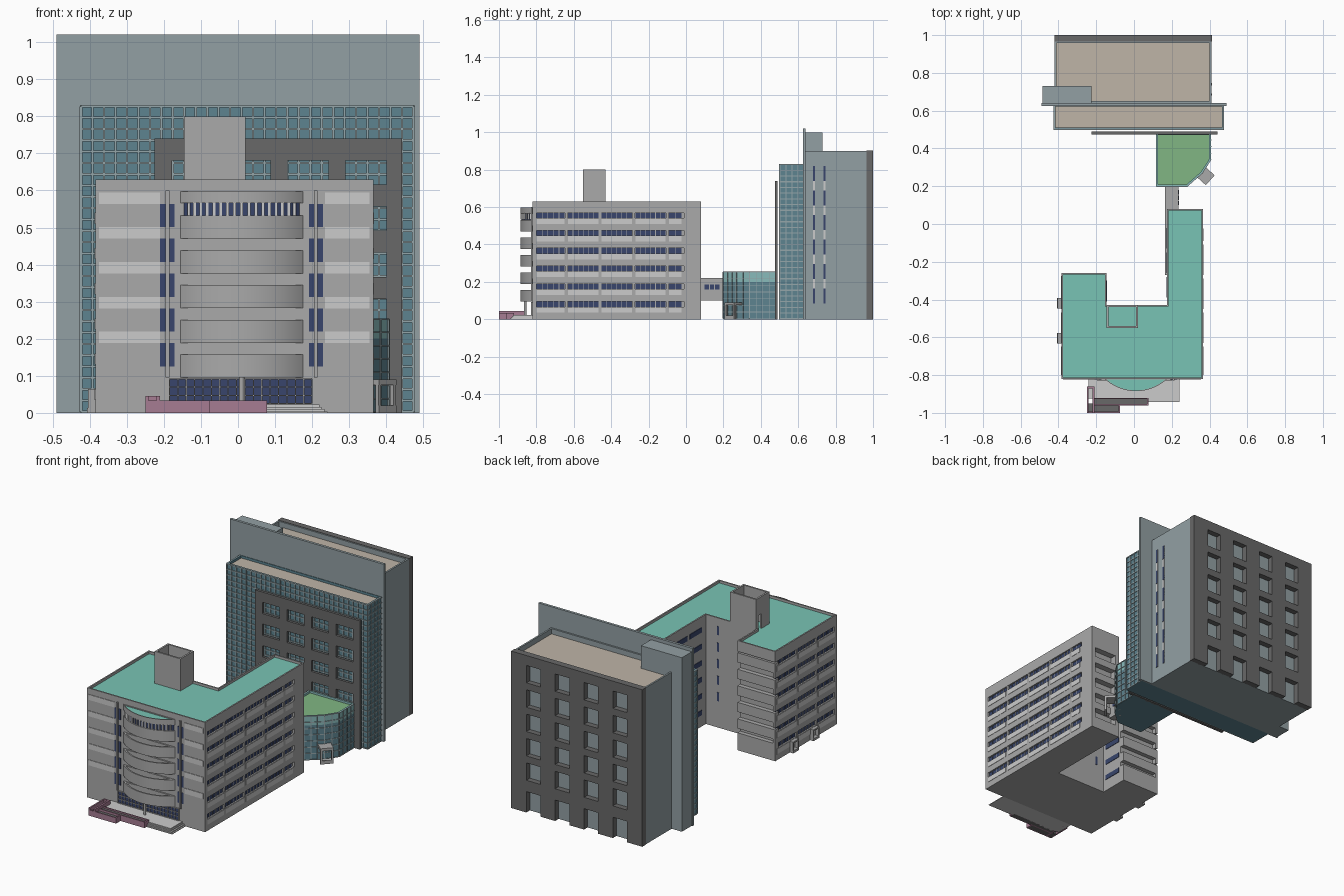
import bpy, bmesh, math
from mathutils import Matrix, Vector

if "Cube" in bpy.data.objects:
    bpy.data.objects.remove(bpy.data.objects["Cube"])

def mat(name, *rgb):
    m = bpy.data.materials.new(name)
    m.diffuse_color = (*rgb, 1)
    m.use_nodes = True
    m.node_tree.nodes["Principled BSDF"].inputs["Base Color"].default_value = m.diffuse_color
    return m

CONC = mat("concrete", .40, .40, .40)
PALE = mat("pale_concrete", .52, .52, .52)
TEAL = mat("teal_roof", .19, .55, .46)
GLASS = mat("teal_glass", .11, .23, .28)
LGLASS = mat("light_glass", .25, .50, .50)
BAR = mat("mullion", .30, .38, .40)
TAN = mat("tan_roof", .52, .46, .39)
STEEL = mat("blue_grey", .29, .35, .37)
DARK = mat("dark_stone", .14, .14, .14)
BLUE = mat("blue_window", .04, .06, .15)
PURPLE = mat("purple_wall", .38, .20, .29)
GREEN = mat("green_roof", .22, .47, .23)

def finish(bm, name, mats):
    bmesh.ops.recalc_face_normals(bm, faces=bm.faces)
    me = bpy.data.meshes.new(name)
    bm.to_mesh(me)
    bm.free()
    for m in mats:
        me.materials.append(m)
    ob = bpy.data.objects.new(name, me)
    bpy.context.collection.objects.link(ob)
    return ob

def boxes(name, specs, m):
    """One object from boxes (x0, x1, y0, y1, z0, z1) or ready-made matrices."""
    bm = bmesh.new()
    for s in specs:
        if not isinstance(s, Matrix):
            x0, x1, y0, y1, z0, z1 = s
            s = Matrix.Translation(((x0+x1)/2, (y0+y1)/2, (z0+z1)/2)) @ Matrix.Diagonal((x1-x0, y1-y0, z1-z0, 1))
        bmesh.ops.create_cube(bm, size=1, matrix=s)
    return finish(bm, name, [m])

def prism(name, pts, z0, z1, m, roof=None, rim=.008, drop=.014):
    """Extruded outline; with a roof material the top is sunk behind a parapet."""
    bm = bmesh.new()
    f = bm.faces.new([bm.verts.new((x, y, z1)) for x, y in pts])
    ext = bmesh.ops.extrude_face_region(bm, geom=[f], use_keep_orig=True)
    bmesh.ops.translate(bm, verts=[v for v in ext["geom"] if isinstance(v, bmesh.types.BMVert)], vec=(0, 0, z0-z1))
    bmesh.ops.recalc_face_normals(bm, faces=bm.faces)
    if roof:
        top = max(bm.faces, key=lambda g: g.calc_center_median().z)
        bmesh.ops.inset_individual(bm, faces=[top], thickness=rim, use_even_offset=True)
        top = bmesh.ops.extrude_discrete_faces(bm, faces=[top])["faces"][0]
        bmesh.ops.translate(bm, verts=top.verts, vec=(0, 0, -drop))
        top.material_index = 1
        bmesh.ops.remove_doubles(bm, verts=bm.verts, dist=1e-5)
    return finish(bm, name, [m, roof or m])

def rect(x0, x1, y0, y1):
    return [(x0, y0), (x1, y0), (x1, y1), (x0, y1)]

def curtain(p, q, z0, z1, step, w=.005):
    """Mullion grid along the wall line p-q."""
    p, q = Vector((*p, 0)), Vector((*q, 0))
    d = q - p
    rot = Matrix.Rotation(math.atan2(d.y, d.x), 4, 'Z')
    n, k = max(1, round(d.length/step)), round((z1-z0)/step)
    out = [Matrix.Translation(p+d*i/n+Vector((0, 0, (z0+z1)/2))) @ rot @ Matrix.Diagonal((w, .008, z1-z0, 1)) for i in range(n+1)]
    out += [Matrix.Translation(p+d/2+Vector((0, 0, z0+(z1-z0)*j/k))) @ rot @ Matrix.Diagonal((d.length, .007, w, 1)) for j in range(k+1)]
    return out

def holed(name, x0, x1, y0, y1, z0, z1, cols, rows, m):
    """Slab facing y with a grid of window holes."""
    edges = [x0] + [e for c in cols for e in c] + [x1]
    out = [(a, b, y0, y1, z0, z1) for a, b in zip(edges[::2], edges[1::2])]
    zs = [z0] + [e for r in rows for e in r] + [z1]
    for a, b in cols:
        out += [(a, b, y0, y1, c, d) for c, d in zip(zs[::2], zs[1::2]) if d > c]
    return boxes(name, out, m)

# ---------- front building: U-shaped core and roof ----------
def u_shape(xl, xr, yl, yr):
    return [(xl, -.82), (xr, -.82), (xr, yr), (.175, yr), (.175, -.43), (-.145, -.43), (-.145, yl), (xl, yl)]
prism("office_core", u_shape(-.373, .353, -.285, .045), 0, .6, CONC)
prism("office_roof", u_shape(-.385, .365, -.26, .08), .568, .63, CONC, TEAL)

FLOORS = [.067 + .095*i for i in range(6)]

# side walls with ribbon windows between piers
def ribbon_wall(side, xo, s, ya, yb, piers, blank=None):
    def bx(d0, d1, y0, y1, z0, z1):
        a, b = xo - s*d0, xo - s*d1
        return (min(a, b), max(a, b), y0, y1, z0, z1)
    zs = [0] + [e for z in FLOORS for e in (z, z+.028)]
    walls = [bx(0, .014, ya, yb, a, b) for a, b in zip(zs[::2], zs[1::2])]
    walls += [bx(.001, .014, y-.007, y+.007, 0, .568) for y in piers]
    walls += [bx(0, .014, ya, ya+.02, 0, .568)]
    if blank:
        walls.append(bx(0, .014, blank, yb, 0, .568))
    boxes(side + "_wall", walls, CONC)
    end = blank or yb
    ys = [ya+.012] + piers + [end-.005]
    panes, sills, mull = [], [], []
    for z in FLOORS:
        for a, b in zip(ys, ys[1:]):
            a, b = a+.009, b-.009
            panes.append(bx(.009, .0125, a, b, z, z+.028))
            sills.append(bx(-.002, .003, a, b, z-.032, z-.002))
            n = max(2, round((b-a)/.028))
            mull += [bx(.006, .01, a+(b-a)*i/n-.0015, a+(b-a)*i/n+.0015, z, z+.028) for i in range(1, n)]
    boxes(side + "_windows", panes, BLUE)
    boxes(side + "_sills", sills, PALE)
    boxes(side + "_window_bars", mull, CONC)

ribbon_wall("right", .365, 1, -.82, .08, [-.64, -.46, -.28, -.10], -.01)
ribbon_wall("left", -.385, -1, -.82, -.26, [-.64, -.46])
boxes("courtyard_windows", [(.172, .177, y, y+.11, z, z+.028) for z in FLOORS for y in (-.39, -.26, -.13)]
      + [(-.147, -.142, -.41, -.3, z, z+.028) for z in FLOORS]
      + [(x, x+.014, -.432, -.428, z-.01, z+.04) for z in FLOORS[1:] for x in (.09, -.1)], BLUE)

# balconies on the wing ends
boxes("left_wing_balconies", [(-.385, -.145, -.29, -.26, 0, .1)] +
      [(-.385, -.145, -.29, -.26, .125+.095*i, .18+.095*i) for i in range(5)], CONC)
holed("right_wing_end", .175, .365, .04, .08, 0, .568, [(.2, .34)], [(z, z+.055) for z in FLOORS[:5]], CONC)

# hollow roof tower with a doorway on its left side
boxes("roof_tower", [(-.145, .02, -.55, -.54, .6, .8), (-.145, .02, -.44, -.43, .6, .8), (.01, .02, -.54, -.44, .6, .8),
      (-.145, -.135, -.54, -.48, .6, .8), (-.145, -.135, -.48, -.45, .7, .8), (-.145, -.135, -.45, -.44, .6, .8)], CONC)

# front: pale bands and paired slot windows
fz = [.125 + .094*i for i in range(5)]
boxes("front_bands", [(a, b, -.823, -.815, z+.063, z+.094) for z in fz for a, b in ((-.375, -.21), (.235, .355))], PALE)
boxes("front_slot_windows", [(x, x+.014, -.822, -.815, z, z+.063) for z in fz for x in (-.21, -.185, .191, .215)], BLUE)
boxes("front_fins", [(x, x+.01, -.828, -.815, .095, .6) for x in (-.195, .205)], CONC)

# curved balconies
def arc(r, n=20):
    a = math.acos(.177/r)
    return [(.01+r*math.sin(-a+2*a*i/n), -.643-r*math.cos(-a+2*a*i/n)) for i in range(n+1)]
curved = [prism("curved_balcony", arc(.242), .095+.0938*i, .157+.0938*i, CONC, CONC, .008, .05) for i in range(5)]
curved.append(prism("curved_top_roof", arc(.242), .566, .597, CONC, TEAL, .004, .004))
curved.append(prism("curved_top_windows", arc(.236), .525, .567, BLUE))
for ob in curved:
    bpy.context.view_layer.objects.active = ob
    ob.select_set(True)
bpy.ops.object.shade_smooth_by_angle(angle=math.radians(30))
boxes("curved_window_posts", [Matrix.Translation((x, y, .55)) @ Matrix.Diagonal((.008, .008, .034, 1))
      for x, y in arc(.237, 18)[1:-1]], PALE)

# entrance glazing, column, terrace, steps and purple planters
boxes("entrance_glass", [(-.185, .2, -.824, -.815, .025, .092)], BLUE)
boxes("entrance_bars", curtain((-.185, -.825), (.2, -.825), .025, .092, .022, .003), CONC)
bm = bmesh.new()
bmesh.ops.create_cone(bm, cap_ends=True, segments=16, radius1=.007, radius2=.007, depth=.075,
                      matrix=Matrix.Translation((.01, -.86, .06)))
finish(bm, "entrance_column", [CONC])
boxes("terrace", [(-.24, .22, -.925, -.82, 0, .022)] +
      [(-.2, .225+.008*i, -.93-.006*i, -.82, 0, .016-.006*i) for i in range(3)], PALE)
boxes("planter_walls", [(-.25, -.212, -.87, -.86, 0, .045), (-.25, -.242, -1, -.86, 0, .045), (-.22, -.21, -1, -.86, 0, .045),
      (-.21, .078, -.96, -.952, 0, .034), (-.21, .078, -.927, -.92, 0, .034), (.07, .078, -.96, -.92, 0, .034),
      (-.25, -.075, -1, -.993, 0, .033), (-.083, -.075, -1, -.955, 0, .033)], PURPLE)
boxes("planter_beds", [(-.245, -.08, -.995, -.95, 0, .022), (-.21, .073, -.955, -.925, 0, .026)], DARK)
boxes("side_porches", [b for y in (-.42, -.605) for b in ((-.407, -.38, y-.027, y+.027, 0, .013),
      (-.405, -.38, y-.027, y+.027, .056, .064), (-.405, -.38, y-.027, y-.019, 0, .06), (-.405, -.38, y+.019, y+.027, 0, .06))], CONC)

# ---------- link bridge and glass pavilion ----------
boxes("link_bridge", [(.175, .235, .07, .21, .1, .22), (.165, .18, -.27, .2, .1, .22)], CONC)
boxes("bridge_windows", [(.17, .237, .1+.028*i, .123+.028*i, .16, .185) for i in range(3)], BLUE)
pav = [(.12, .2), (.28, .2), (.36, .27), (.405, .34), (.405, .48), (.12, .48)]
prism("pavilion_body", pav, 0, .2, GLASS)
prism("pavilion_top", pav, .2, .255, LGLASS, GREEN, .008, .012)
boxes("pavilion_mullions", [m for a, b in zip(pav, pav[1:]+pav[:1]) for m in curtain(a, b, .003, .253, .036, .004)], BAR)
turn = Matrix.Translation((.37, .262, 0)) @ Matrix.Rotation(math.radians(-42), 4, 'Z')
boxes("pavilion_porch", [turn @ Matrix.Translation(c) @ Matrix.Diagonal((*s, 1)) for c, s in (
      ((0, 0, .083), (.09, .07, .015)), ((.04, 0, .01), (.01, .07, .02)), ((.038, .03, .04), (.012, .01, .08)),
      ((.038, -.03, .04), (.012, .01, .08)), ((-.038, -.03, .04), (.012, .01, .08)), ((-.038, .03, .04), (.012, .01, .08)))], CONC)

# ---------- rear tower ----------
prism("glass_block", rect(-.423, .473, .503, .63), 0, .83, GLASS, TAN)
boxes("glass_block_mullions", [m for a, b in (((-.423, .502), (.473, .502)), ((-.423, .503), (-.423, .63)), ((.473, .503), (.473, .63)))
      for m in curtain(a, b, .003, .827, .031, .006)], BAR)
wcols = [(-.178+.156*i, -.068+.156*i) for i in range(4)]
wrows = [(.118+.1245*i, .183+.1245*i) for i in range(5)]
holed("dark_front_screen", -.225, .442, .475, .49, 0, .74, wcols, wrows, DARK)
boxes("high_wall", [(-.49, .49, .625, .64, 0, 1.02)], STEEL)
boxes("service_shaft", [(-.485, -.225, .64, .73, 0, 1.0)], STEEL)
prism("rear_block", rect(-.42, .41, .64, .968), 0, .9, STEEL, TAN, .01, .03)
bcols = [(x-.045, x+.045) for x in (-.28, -.097, .087, .27)]
brows = [(0, .12)] + [(.185+.14*i, .285+.14*i) for i in range(5)]
holed("dark_back_screen", -.422, .412, .965, 1.0, 0, .902, bcols, brows, DARK)

# slot windows on the tower sides
strips, slots = [], []
for y in (.685, .74):
    strips.append((.405, .412, y-.006, y+.006, .085, .82))
    slots += [(.405, .414, y-.006, y+.006, .085+.131*i, .165+.131*i) for i in range(6)]
boxes("slot_strips", strips, PALE)
boxes("slot_windows", slots, BLUE)
